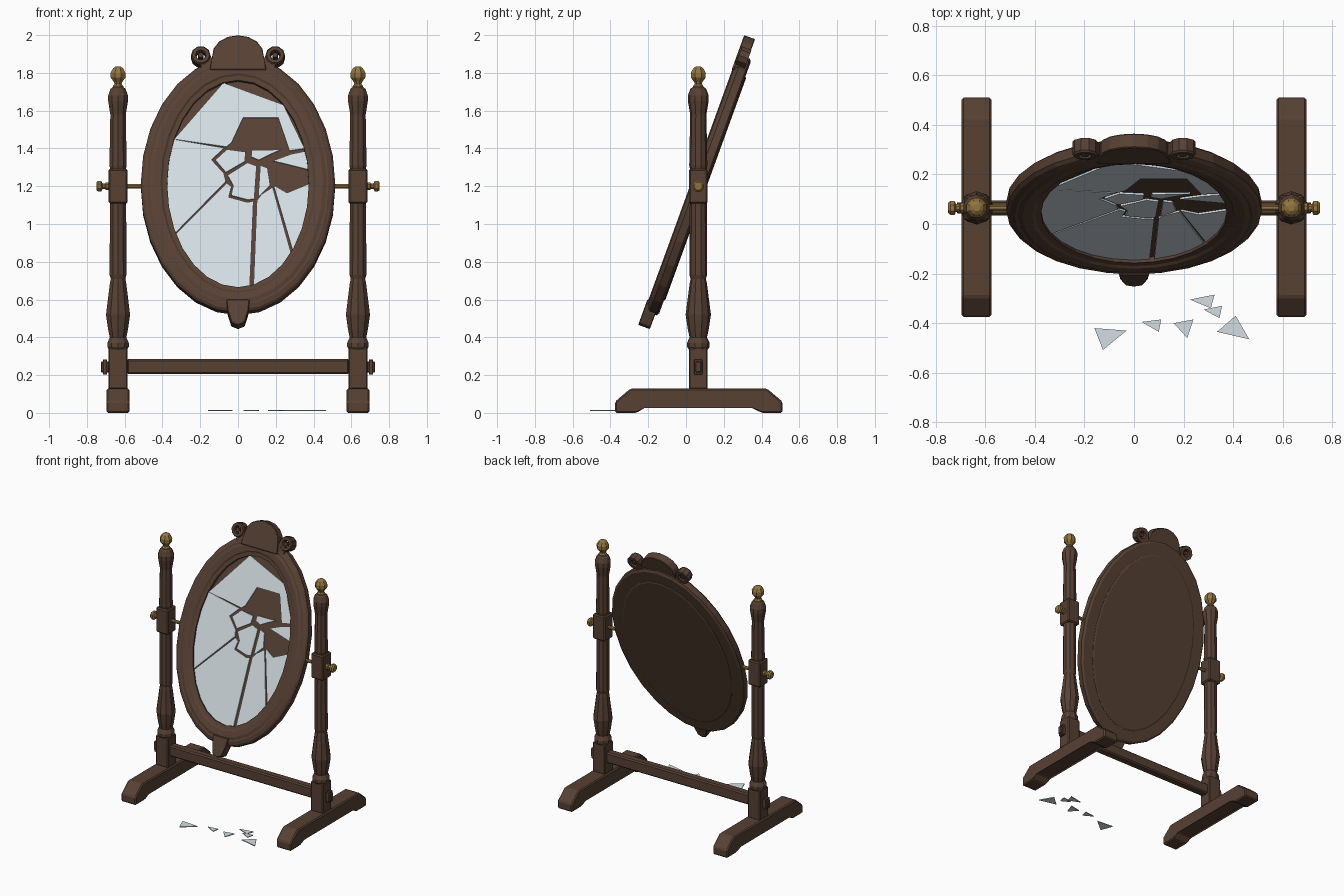
import bpy, bmesh
from math import sin, cos, pi, radians
from mathutils import Matrix, Vector

if "Cube" in bpy.data.objects:
    bpy.data.objects.remove(bpy.data.objects["Cube"])


def material(name, rgb):
    m = bpy.data.materials.new(name)
    m.diffuse_color = (*rgb, 1)
    m.use_nodes = True
    m.node_tree.nodes["Principled BSDF"].inputs["Base Color"].default_value = m.diffuse_color
    return m


WOOD = material("dark wood", (0.095, 0.052, 0.034))
BRASS = material("aged brass", (0.29, 0.18, 0.05))
GLASS = material("mirror glass", (0.66, 0.73, 0.77))

PY = 0.065                       # depth of the posts
TILT = radians(20)
SWING = Matrix.Translation((0, PY, 1.2)) @ Matrix.Rotation(-TILT, 4, 'X')
ID = Matrix.Identity(4)


def finish(name, bm, mat, M=ID, bevel=0):
    if bevel:
        bmesh.ops.bevel(bm, geom=bm.edges[:], offset=bevel, segments=1, affect='EDGES')
    bmesh.ops.transform(bm, matrix=M, verts=bm.verts)
    bmesh.ops.recalc_face_normals(bm, faces=bm.faces)
    me = bpy.data.meshes.new(name)
    bm.to_mesh(me)
    bm.free()
    me.materials.append(mat)
    ob = bpy.data.objects.new(name, me)
    bpy.context.collection.objects.link(ob)
    return ob


def loft(name, rings, mat, M=ID, wrap=False, bevel=0):
    """Skin closed rings of points; cap the ends, or wrap last to first."""
    bm = bmesh.new()
    rows = [[bm.verts.new(p) for p in r] for r in rings]
    n = len(rows[0])
    for i in range(len(rows) - (0 if wrap else 1)):
        a, b = rows[i], rows[(i + 1) % len(rows)]
        for j in range(n):
            k = (j + 1) % n
            bm.faces.new((a[j], a[k], b[k], b[j]))
    if not wrap:
        bm.faces.new(rows[0])
        bm.faces.new(rows[-1])
    return finish(name, bm, mat, M, bevel)


def prism(name, pts, lo, hi, axis, mat, M=ID, bevel=0):
    """Extrude a 2D outline along the x, y or z axis."""
    place = {'X': lambda u, v, w: (w, u, v),
             'Y': lambda u, v, w: (u, w, v),
             'Z': lambda u, v, w: (u, v, w)}[axis]
    return loft(name, [[place(u, v, w) for u, v in pts] for w in (lo, hi)], mat, M, bevel=bevel)


def box(name, c, h, mat, bevel=0):
    pts = [(-h[0], -h[1]), (h[0], -h[1]), (h[0], h[1]), (-h[0], h[1])]
    return prism(name, pts, -h[2], h[2], 'Z', mat, Matrix.Translation(c), bevel)


def lathe(name, profile, mat, M=ID, n=10):
    """Turn (radius, height) pairs about z."""
    rings = [[(r * cos(2 * pi * (j + .5) / n), r * sin(2 * pi * (j + .5) / n), z)
              for j in range(n)] for r, z in profile]
    return loft(name, rings, mat, M)


def oval(a, b, y, v0=0, n=28):
    return [(a * cos(2 * pi * j / n), y, v0 + b * sin(2 * pi * j / n)) for j in range(n)]


# ---- stand: two mirrored sides ----
FOOT = [(-.375, 0), (-.26, 0), (-.22, .035), (.35, .035), (.40, 0), (.51, 0),
        (.51, .06), (.43, .128), (-.295, .128), (-.375, .06)]
LOWER = [(.05, .335), (.06, .35), (.06, .37), (.046, .40), (.055, .44), (.067, .52),
         (.045, .69), (.04, .71), (.047, .73), (.047, .76), (.045, 1.12)]
UPPER = [(.042, 1.28), (.048, 1.31), (.043, 1.58), (.055, 1.65), (.055, 1.68),
         (.042, 1.715), (.03, 1.725)]
FINIAL = [(.03, 1.715), (.03, 1.73), (.02, 1.742), (.024, 1.752), (.042, 1.775),
          (.043, 1.80), (.028, 1.825), (.014, 1.834)]
KNOB = [(.012, .50), (.012, .68), (.022, .685), (.022, .70), (.016, .703), (.016, .718),
        (.031, .724), (.031, .74), (.022, .75)]

for s, side in ((-1, "left"), (1, "right")):
    x = s * .635
    at = Matrix.Translation((x, PY, 0))
    prism(side + "_foot", FOOT, x - .06, x + .06, 'X', WOOD, bevel=.008)
    box(side + "_post_base_block", (x, PY, .235), (.05, .05, .11), WOOD, .006)
    lathe(side + "_post_lower_turning", LOWER, WOOD, at)
    box(side + "_post_pivot_block", (x, PY, 1.2), (.05, .05, .092), WOOD, .008)
    lathe(side + "_post_upper_turning", UPPER, WOOD, at)
    lathe(side + "_finial", FINIAL, BRASS, at, 8)
    # stretcher tenon and its wedge
    box(side + "_tenon", (s * .70, PY, .243), (.025, .016, .028), WOOD, .003)
    box(side + "_tenon_wedge", (s * .704, PY, .243), (.011, .022, .04), WOOD, .003)
    # pivot pin and knob, turned about x
    pin = Matrix.Translation((0, PY, 1.2)) @ Matrix.Rotation(s * pi / 2, 4, 'Y')
    lathe(side + "_pivot_knob", KNOB, BRASS, pin, 8)

box("stretcher", (0, PY, .245), (.59, .03, .04), WOOD, .009)

# ---- tilted frame: moulding (offset from the opening, depth) swept round an oval ----
MOULD = [(0, -.026), (.025, -.03), (.035, -.038), (.075, -.042), (.095, -.035), (.105, -.037),
         (.128, -.028), (.14, -.015), (.14, .026), (.125, .036), (0, .036)]
loft("oval_frame", [oval(.375 + o, .583 + o, y, .005) for o, y in MOULD], WOOD, SWING, wrap=True)
loft("back_panel", [oval(.42, .63, -.004), oval(.42, .63, .038), oval(.41, .62, .042)], WOOD, SWING)

# crest, scrolls and bottom drop
dome = [(.14 * cos(pi * i / 8), .695 + .14 * sin(pi * i / 8) ** .8) for i in range(9)]
prism("crest", [(-.15, .64)] + [(.15, .64)] + dome, -.045, .016, 'Y', WOOD, SWING, bevel=.004)
for s, side in ((-1, "left"), (1, "right")):
    at = SWING @ Matrix.Translation((s * .197, -.012, .725))
    tube = ((.052, -.022), (.046, -.03), (.028, -.03), (.024, -.02), (.024, .02), (.028, .03), (.052, .03))
    loft(side + "_scroll", [oval(r, r, y, 0, 10) for r, y in tube], WOOD, at, wrap=True)
    loft(side + "_scroll_eye", [oval(.014, .014, y, 0, 8) for y in (-.028, .028)], WOOD, at)
    box_pts = [(s * .12, .67), (s * .19, .63), (s * .20, .685), (s * .15, .735)]
    prism(side + "_scroll_neck", box_pts, -.034, .016, 'Y', WOOD, SWING)
drop = [(-.062, -.655), (-.055, -.72), (-.035, -.785), (0, -.80), (.035, -.785), (.055, -.72), (.062, -.655)]
prism("bottom_drop", drop, -.048, .018, 'Y', WOOD, SWING, bevel=.004)


# ---- broken mirror: shard outlines in front view (x, z) ----
def rim(*degs):
    return [(.38 * cos(radians(d)), 1.208 + .557 * sin(radians(d))) for d in degs]


SHARDS = [
    rim(154.5, 102, 50, 20) + [(.27, 1.385), (.21, 1.56), (.03, 1.56), (-.03, 1.43), (-.06, 1.405)],
    rim(*range(154, 209, 9)) + [(-.06, 1.225), (-.07, 1.27), (-.135, 1.34), (-.07, 1.405)],
    rim(*range(208, 281, 9)) + [(.085, 1.125), (.05, 1.12), (-.045, 1.145), (-.03, 1.20), (-.06, 1.222)],
    rim(*range(282, 320, 9), 319) + [(.185, 1.2), (.12, 1.16), (.095, 1.125)],
    rim(*range(320, 362, 8), 361) + [(.26, 1.17), (.185, 1.21)],
    rim(8, 19) + [(.28, 1.375), (.18, 1.335)],
    [(-.06, 1.40), (-.125, 1.34), (-.065, 1.27), (.04, 1.33), (.045, 1.385)],
    [(-.06, 1.26), (-.03, 1.205), (-.04, 1.15), (.05, 1.125), (.09, 1.13), (.103, 1.31), (.05, 1.33)],
    [(.105, 1.14), (.175, 1.205), (.16, 1.30), (.115, 1.315)],
    [(.07, 1.395), (.065, 1.355), (.11, 1.335), (.16, 1.36), (.23, 1.395)],
]
bm = bmesh.new()
for pts in SHARDS:
    bm.faces.new([bm.verts.new((x, -.014, (z - 1.205) / cos(TILT))) for x, z in pts])
bm.normal_update()
gaps = bmesh.ops.inset_individual(bm, faces=bm.faces[:], thickness=.005)
bmesh.ops.delete(bm, geom=gaps['faces'], context='FACES')
back = bmesh.ops.extrude_face_region(bm, geom=bm.faces[:], use_keep_orig=True)
bmesh.ops.translate(bm, vec=Vector((0, .008, 0)),
                    verts=[g for g in back['geom'] if isinstance(g, bmesh.types.BMVert)])
finish("mirror_shards", bm, GLASS, SWING)

# fallen shards on the floor
FALLEN = [
    [(-.16, -.42), (-.03, -.43), (-.125, -.508)],
    [(.03, -.395), (.11, -.385), (.10, -.435)],
    [(.16, -.40), (.24, -.385), (.215, -.46)],
    [(.225, -.305), (.325, -.285), (.31, -.34)],
    [(.28, -.345), (.355, -.33), (.345, -.38)],
    [(.41, -.37), (.335, -.435), (.465, -.465)],
]
for i, tri in enumerate(FALLEN):
    prism(f"fallen_shard_{i + 1}", tri, .010, .016, 'Z', GLASS)
